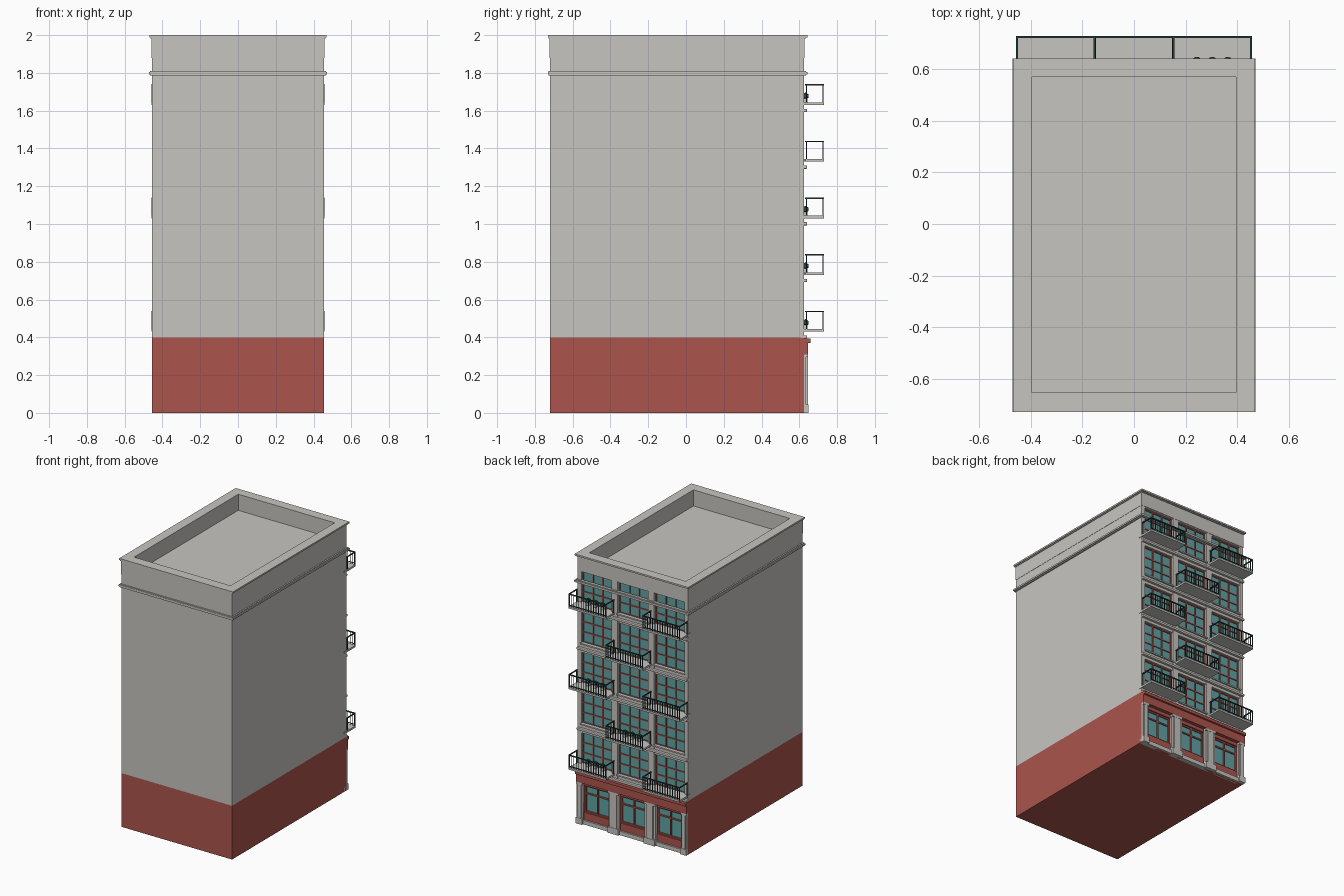
import bpy, bmesh
from mathutils import Matrix, Vector

if "Cube" in bpy.data.objects:
    bpy.data.objects.remove(bpy.data.objects["Cube"])


def mat(name, rgb):
    m = bpy.data.materials.new(name)
    m.diffuse_color = (*rgb, 1)
    m.use_nodes = True
    m.node_tree.nodes["Principled BSDF"].inputs["Base Color"].default_value = m.diffuse_color
    return m


STONE = mat("pale stone", (0.57, 0.56, 0.53))
RED = mat("brick red", (0.41, 0.09, 0.073))
GLASS = mat("teal glass", (0.12, 0.36, 0.37))
IRON = mat("dark green iron", (0.018, 0.055, 0.045))
LEAF = mat("leaf green", (0.05, 0.13, 0.09))

X, YF, YB, YG = 0.455, -0.72, 0.625, 0.60   # wall half width, front, street face, glass plane
BAYS = (-0.3, 0.0, 0.3)
FLOORS = [0.4 + 0.3 * i for i in range(5)]


def boxes(name, items, material, bevel=0):
    """One object made of boxes given as (x0, x1, y0, y1, z0, z1)."""
    bm = bmesh.new()
    for x0, x1, y0, y1, z0, z1 in items:
        c = Vector((x0 + x1, y0 + y1, z0 + z1)) / 2
        s = Matrix.Diagonal((x1 - x0, y1 - y0, z1 - z0, 1))
        bmesh.ops.create_cube(bm, size=1, matrix=Matrix.Translation(c) @ s)
    if bevel:
        bmesh.ops.bevel(bm, geom=bm.edges[:], offset=bevel, segments=2,
                        profile=0.5, affect='EDGES')
    return finish(name, bm, material)


def finish(name, bm, material):
    me = bpy.data.meshes.new(name)
    bm.to_mesh(me)
    bm.free()
    me.materials.append(material)
    ob = bpy.data.objects.new(name, me)
    bpy.context.collection.objects.link(ob)
    return ob


def ring(name, outer, inner, z0, z1, material):
    """Rectangular collar; outer and inner are (half x, y min, y max)."""
    bm = bmesh.new()
    loops = []
    for (hx, ya, yb), z in ((outer, z0), (outer, z1), (inner, z1), (inner, z0)):
        loops.append([bm.verts.new((x, y, z)) for x, y in
                      ((-hx, ya), (hx, ya), (hx, yb), (-hx, yb))])
    for k in range(4):
        a, b = loops[k], loops[(k + 1) % 4]
        for i in range(4):
            j = (i + 1) % 4
            bm.faces.new((a[i], a[j], b[j], b[i]))
    return finish(name, bm, material)


# Main masses
boxes("ground_floor_body", [(-X, X, YF, YG, 0, 0.4)], RED)
boxes("upper_body", [(-X, X, YF, YG, 0.4, 1.88)], STONE)

# Parapet, coping and moulding
inner = (0.397, -0.655, 0.57)
ring("parapet", (0.457, -0.722, 0.627), inner, 1.88, 1.986, STONE)
ring("coping_lower", (0.462, -0.727, 0.634), inner, 1.982, 1.989, STONE)
ring("coping", (0.468, -0.73, 0.642), inner, 1.988, 2.0, STONE)
core = (0.45, -0.71, 0.615)
ring("moulding", (0.472, -0.73, 0.642), core, 1.792, 1.804, STONE)
ring("moulding_edge", (0.465, -0.728, 0.636), core, 1.786, 1.81, STONE)

# Upper facade: piers and spandrels around recessed windows
W = 0.125
piers = [(-X, -0.3 - W, YG, YB, 0.4, 1.89), (0.3 + W, X, YG, YB, 0.4, 1.89)]
piers += [(s * 0.15 - 0.025, s * 0.15 + 0.025, YG, YB, 0.4, 1.89) for s in (-1, 1)]
boxes("facade_piers", piers, STONE)
spandrels, ledges, sills, panes, bars = [], [], [], [], []
for z in FLOORS:
    ledges.append((-X, X, YG, 0.641, z - 0.008, z + 0.01))
    for c in BAYS:
        spandrels += [(c - W, c + W, YG, YB - 0.002, z, z + 0.04),
                      (c - W, c + W, YG, YB - 0.002, z + 0.272, z + 0.3)]
        sills.append((c - W - 0.006, c + W + 0.006, YG, 0.634, z + 0.034, z + 0.044))
        z0, z1 = z + 0.04, z + 0.272
        panes.append((c - W, c + W, YG - 0.002, YG + 0.003, z0, z1))
        # Window grid
        for i in range(4):
            x = c - W + 0.004 + i * (2 * W - 0.008) / 3
            bars.append((x - 0.004, x + 0.004, YG, YG + 0.01, z0, z1))
            h = z0 + 0.004 + i * (z1 - z0 - 0.008) / 3
            bars.append((c - W, c + W, YG, YG + 0.009, h - 0.004, h + 0.004))
boxes("spandrels", spandrels, STONE)
boxes("floor_ledges", ledges, STONE, 0.005)
boxes("window_sills", sills, STONE)
boxes("upper_window_glass", panes, GLASS)
boxes("upper_window_bars", bars, RED)

# Ground floor shopfronts
G = 0.105
edges = [-X, -0.3 - G, -0.3 + G, -G, G, 0.3 - G, 0.3 + G, X]
walls = [(edges[i], edges[i + 1], YG, YB, 0, 0.4) for i in (0, 2, 4, 6)]
panes, bars = [], []
for c in BAYS:
    walls += [(c - G, c + G, YG, YB - 0.004, 0, 0.085),
              (c - G, c + G, YG, YB - 0.004, 0.285, 0.4)]
    panes.append((c - G, c + G, YG - 0.002, YG + 0.003, 0.085, 0.285))
    bars += [(c + d - 0.005, c + d + 0.005, YG, YG + 0.012, 0.085, 0.285)
             for d in (-G + 0.005, 0, G - 0.005)]
    bars += [(c - G, c + G, YG, YG + 0.011, h - 0.005, h + 0.005)
             for h in (0.09, 0.225, 0.28)]
boxes("shopfront_wall", walls, RED)
boxes("shop_window_glass", panes, GLASS)
boxes("shop_window_bars", bars, RED)

# Stone pilasters, each with a raised centre strip and base
pil = []
for i in (0, 2, 4, 6):
    a, b = edges[i], edges[i + 1]
    m, h = (a + b) / 2, (b - a) * 0.3
    pil += [(a, b, YB - 0.003, 0.636, 0, 0.31), (m - h, m + h, 0.63, 0.645, 0, 0.31),
            (a, b, YB, 0.648, 0, 0.045), (a, b, YB, 0.646, 0.295, 0.31)]
boxes("shopfront_pilasters", pil, STONE)
boxes("shopfront_plinth", [(-X, X, YG, 0.634, 0, 0.03)], STONE)
boxes("shop_fascia", [(-X, X, YG, 0.646, 0.31, 0.372)], RED)
boxes("shop_cornice", [(-X, X, YG, 0.66, 0.37, 0.394)], RED, 0.004)

# Balconies: outer bays on odd floors, middle bay on even floors
slabs, rails = [], []
for k, z in enumerate(FLOORS):
    for c in ((-0.304, 0.304) if k % 2 == 0 else (0.0,)):
        x0, x1, b, t = c - 0.154, c + 0.154, z + 0.03, z + 0.14
        slabs.append((x0, x1, YG, 0.73, b, b + 0.014))
        rails += [(x0, x1, 0.722, 0.73, t - 0.007, t),
                  (x0, x1, 0.724, 0.728, b + 0.022, b + 0.027)]
        for x in (x0, x1 - 0.007):
            rails += [(x, x + 0.007, 0.63, 0.73, t - 0.007, t),
                      (x, x + 0.006, 0.634, 0.64, b, t),
                      (x, x + 0.006, 0.723, 0.729, b, t)]
        n = 15
        for i in range(1, n):
            x = x0 + (x1 - x0) * i / n
            rails.append((x - 0.002, x + 0.002, 0.724, 0.728, b + 0.014, t - 0.005))
boxes("balcony_slabs", slabs, STONE)
boxes("balcony_railings", rails, IRON)

# Potted shrubs standing against the windows
pots, bm = [], bmesh.new()
for k, c in ((0, 0.304), (1, 0.0), (2, 0.304), (4, 0.304)):
    z = FLOORS[k] + 0.044
    for d in (-0.06, 0, 0.06):
        x = c + d
        pots.append((x - 0.011, x + 0.011, 0.622, 0.644, z, z + 0.02))
        bmesh.ops.create_icosphere(bm, subdivisions=1, radius=0.019,
                                   matrix=Matrix.Translation((x, 0.633, z + 0.034)))
boxes("plant_pots", pots, STONE)
finish("shrubs", bm, LEAF)
